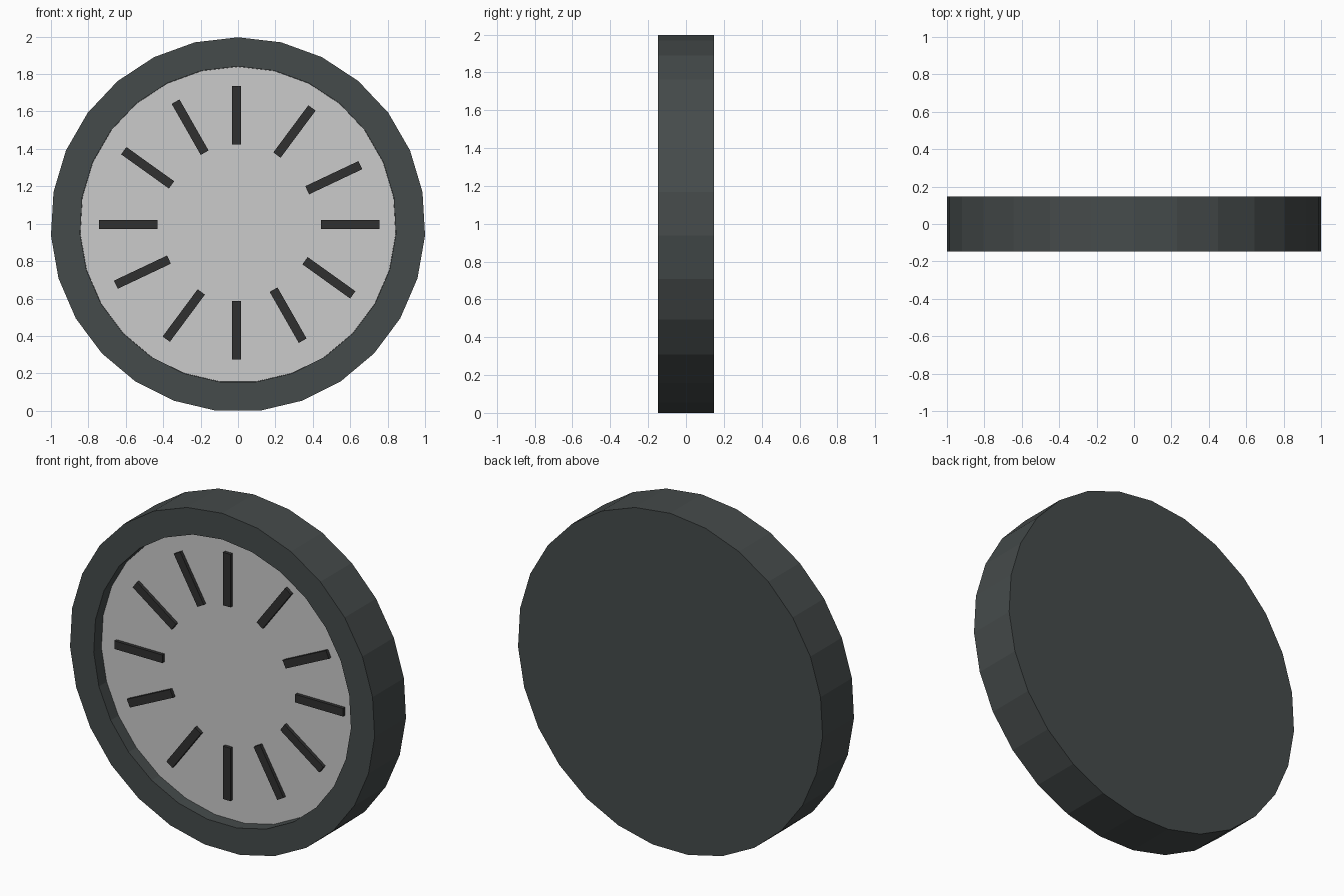
import bpy, bmesh
from math import sin, cos, radians, tau

if "Cube" in bpy.data.objects:
    bpy.data.objects.remove(bpy.data.objects["Cube"])

SIDES, HUB_Z = 27, 0.995
R_OUT, R_IN, HALF = 1.0017, 0.846, 0.147
FACE_Y, BAR_Y = -0.076, -0.096


def material(name, color):
    mat = bpy.data.materials.new(name)
    mat.diffuse_color = (*color, 1)
    mat.use_nodes = True
    mat.node_tree.nodes["Principled BSDF"].inputs["Base Color"].default_value = mat.diffuse_color
    return mat


def finish(name, bm, mat=None):
    bmesh.ops.recalc_face_normals(bm, faces=bm.faces)
    mesh = bpy.data.meshes.new(name)
    bm.to_mesh(mesh)
    bm.free()
    obj = bpy.data.objects.new(name, mesh)
    bpy.context.collection.objects.link(obj)
    if mat:
        mesh.materials.append(mat)
    return obj


def lathe(name, profile, mat=None):
    """Solid from (radius, y) rings around the wheel axis, capped at both ends."""
    bm = bmesh.new()
    rings = [[bm.verts.new((r * sin(tau * i / SIDES), y, HUB_Z + r * cos(tau * i / SIDES)))
              for i in range(SIDES)] for r, y in profile]
    for a, b in zip(rings, rings[1:]):
        for i in range(SIDES):
            j = (i + 1) % SIDES
            bm.faces.new((a[i], a[j], b[j], b[i]))
    bm.faces.new(rings[0])
    bm.faces.new(rings[-1])
    return finish(name, bm, mat)


rim_mat = material("dark_rim", (0.06, 0.07, 0.07))
bar_mat = material("dark_bar", (0.03, 0.03, 0.03))

# Dished body with raised rim and closed back
lathe("rim_body", [(R_OUT, HALF), (R_OUT, -HALF), (R_IN, -HALF), (R_IN, -0.05)], rim_mat)

# Grey disc set inside the rim
lathe("face_disc", [(R_IN - 0.001, -0.052), (R_IN - 0.001, FACE_Y)])

# Hour bars, slightly irregular: centre x, centre z, tilt in degrees
bars = [(-0.007, 1.58, 90), (0.302, 1.493, 53.4), (0.512, 1.246, 25.3),
        (0.60, 0.997, 0), (0.486, 0.711, -35.6), (0.268, 0.511, -60.3),
        (-0.007, 0.43, 90), (-0.29, 0.509, 53.4), (-0.511, 0.741, 25.3),
        (-0.587, 0.997, 0), (-0.483, 1.299, -35.6), (-0.256, 1.516, -60.3)]
for n, (x, z, tilt) in enumerate(bars, 1):
    bm = bmesh.new()
    bmesh.ops.create_cube(bm, size=1)
    bmesh.ops.scale(bm, vec=(0.314, 0.04, 0.048), verts=bm.verts)
    bar = finish(f"hour_bar_{n}", bm, bar_mat)
    bar.location = (x, BAR_Y + 0.02, z)
    bar.rotation_euler.y = -radians(tilt)
